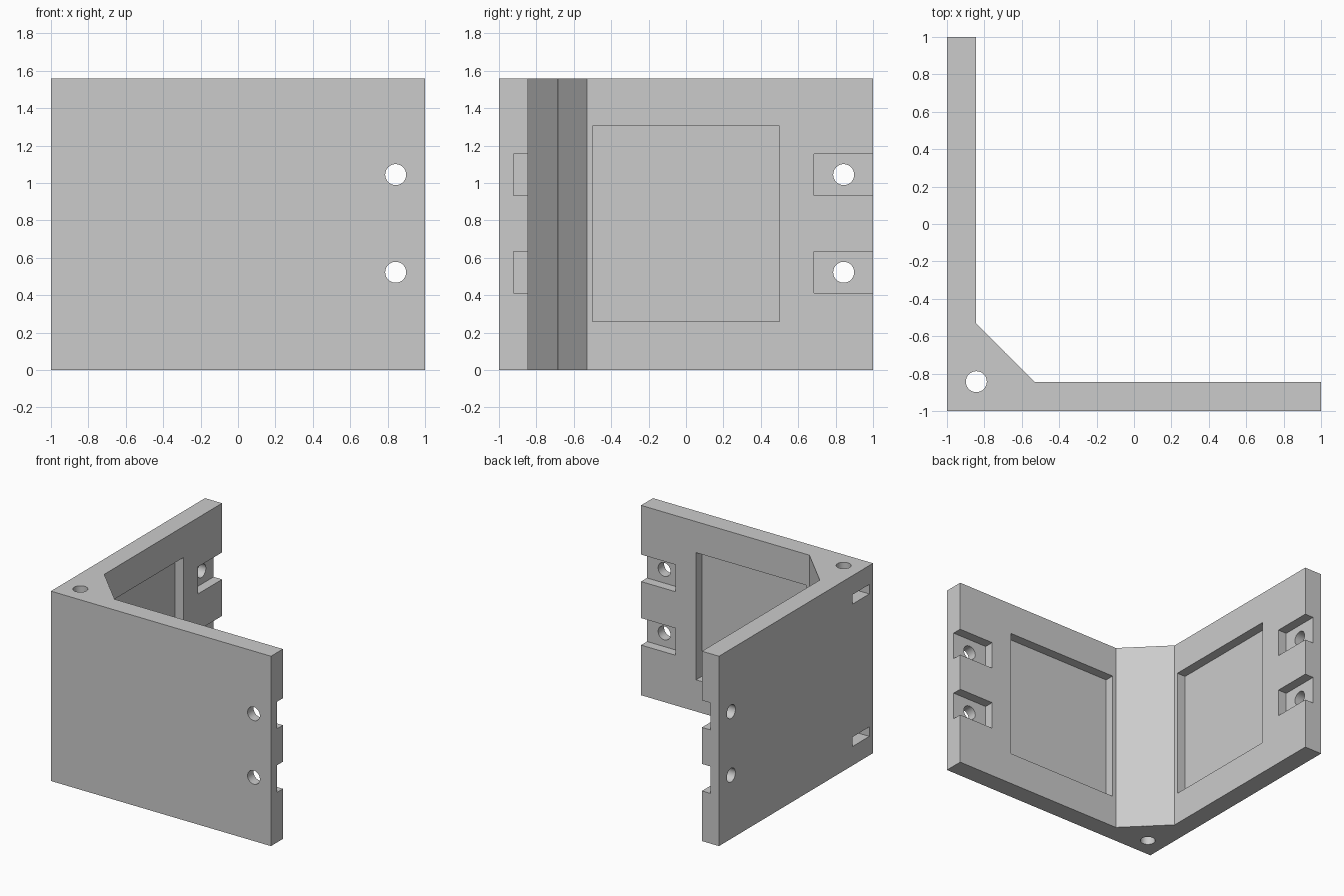
import bpy, bmesh, math
from mathutils import Matrix

if "Cube" in bpy.data.objects:
    bpy.data.objects.remove(bpy.data.objects["Cube"], do_unlink=True)

H = 1.56        # height
T = 0.155       # wall thickness
IN = -1 + T     # inner wall plane
POCKET = 0.077  # depth of pockets and notches
R = 0.056       # bolt hole radius
OVER = 0.1      # cutter overshoot

grey = bpy.data.materials.new("light grey")
grey.use_nodes = True
grey.diffuse_color = (0.6, 0.6, 0.6, 1)
grey.node_tree.nodes["Principled BSDF"].inputs["Base Color"].default_value = (0.6, 0.6, 0.6, 1)


def make_object(name, bm):
    bmesh.ops.recalc_face_normals(bm, faces=bm.faces)
    mesh = bpy.data.meshes.new(name)
    bm.to_mesh(mesh)
    bm.free()
    mesh.materials.append(grey)
    ob = bpy.data.objects.new(name, mesh)
    bpy.context.scene.collection.objects.link(ob)
    return ob


# L-shaped bracket body with a filled inner corner
bm = bmesh.new()
outline = [(-1, -1), (1, -1), (1, IN), (-0.53, IN), (IN, -0.53), (IN, 1), (-1, 1)]
base = bm.faces.new([bm.verts.new((x, y, 0)) for x, y in outline])
ext = bmesh.ops.extrude_face_region(bm, geom=[base])
bmesh.ops.translate(bm, vec=(0, 0, H),
                    verts=[v for v in ext["geom"] if isinstance(v, bmesh.types.BMVert)])
bracket = make_object("corner_bracket", bm)
bpy.context.view_layer.objects.active = bracket
bracket.select_set(True)


def cut(bm):
    cutter = make_object("cutter", bm)
    cutter.hide_render = True
    mod = bracket.modifiers.new("cut", 'BOOLEAN')
    mod.operation = 'DIFFERENCE'
    mod.solver = 'EXACT'
    mod.object = cutter
    bpy.ops.object.modifier_apply(modifier=mod.name)
    bpy.data.objects.remove(cutter, do_unlink=True)


def cut_box(lo, hi, swap=False, turn=0):
    """Box from lo to hi; swap exchanges x and y, turn rotates about z."""
    if swap:
        lo, hi = (lo[1], lo[0], lo[2]), (hi[1], hi[0], hi[2])
    size = [b - a for a, b in zip(lo, hi)]
    mid = [(a + b) / 2 for a, b in zip(lo, hi)]
    bm = bmesh.new()
    bmesh.ops.create_cube(bm, size=1, matrix=Matrix.Translation(mid)
                          @ Matrix.Rotation(turn, 4, 'Z') @ Matrix.Diagonal((*size, 1)))
    cut(bm)


def cut_hole(centre, axis, depth):
    turn = {'X': Matrix.Rotation(math.pi / 2, 4, 'Y'),
            'Y': Matrix.Rotation(math.pi / 2, 4, 'X'),
            'Z': Matrix.Identity(4)}[axis]
    bm = bmesh.new()
    bmesh.ops.create_cone(bm, cap_ends=True, segments=48, radius1=R, radius2=R,
                          depth=depth, matrix=Matrix.Translation(centre) @ turn)
    cut(bm)


for swap in (False, True):
    # large shallow pocket on the inner face of each wall
    cut_box((-0.5, IN - POCKET, 0.26), (0.5, IN + OVER, 1.305), swap)
    for z in (0.523, 1.045):
        # open notch and bolt hole at the free end of each wall
        cut_box((0.685, IN - POCKET, z - 0.111), (1 + OVER, IN + OVER, z + 0.111), swap)
        if swap:
            cut_hole((-0.92, 0.843, z), 'X', 0.5)
        else:
            cut_hole((0.843, -0.92, z), 'Y', 0.5)

# vertical bolt hole through the corner
cut_hole((-0.843, -0.843, H / 2), 'Z', H + 0.4)

# nut slots entering the corner from the side wall
for z in (0.195, H - 0.195):
    cut_box((-1 - OVER, -0.952, z - 0.039), (-0.69, -0.736, z + 0.039))

# hairline groove down the middle of the corner fill
cut_box((-0.6895, -0.6915, -OVER), (-0.6815, -0.6835, H + OVER), turn=math.pi / 4)

bpy.ops.object.shade_smooth_by_angle(angle=math.radians(30))
